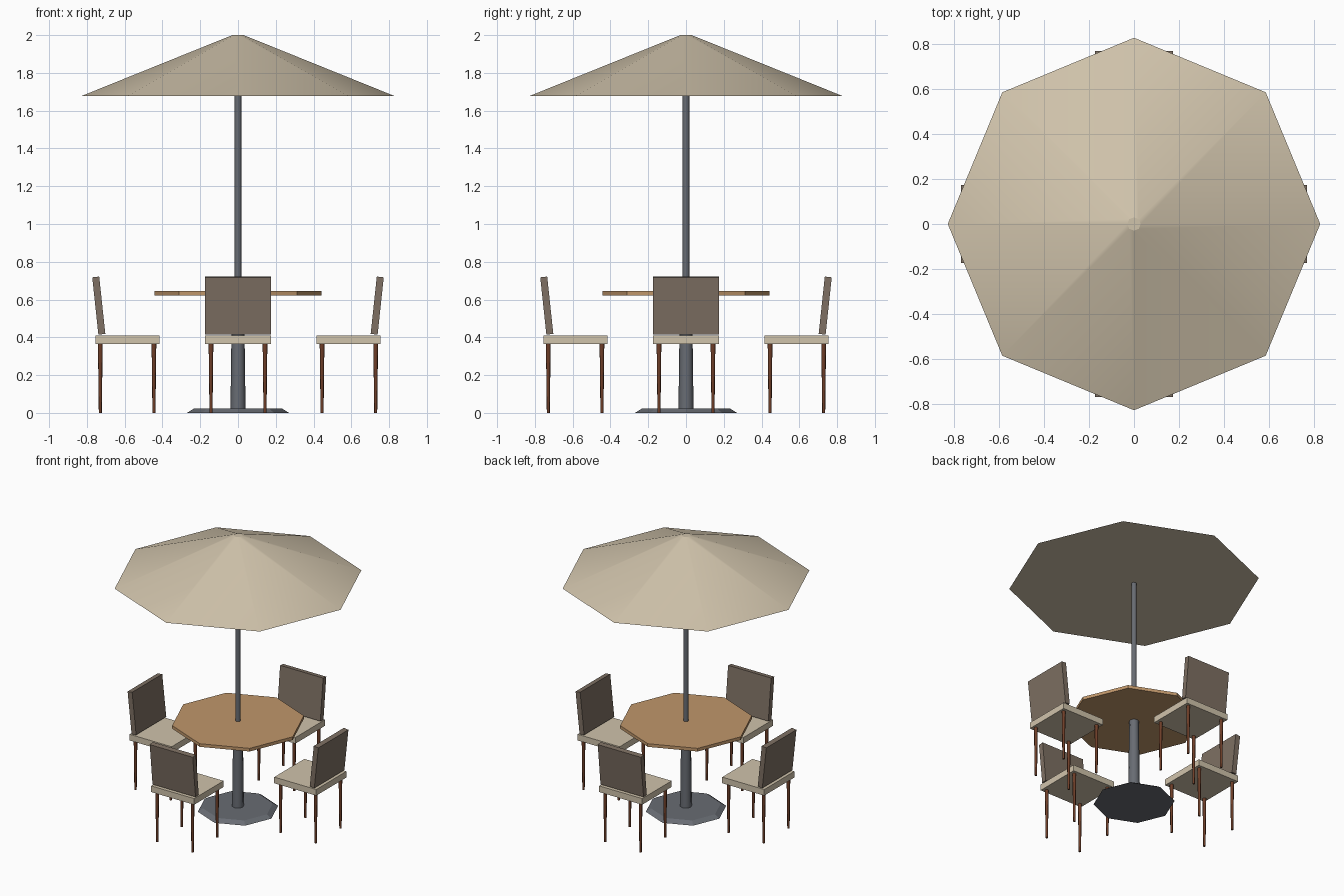
import bpy, math
from mathutils import Matrix, Vector

if "Cube" in bpy.data.objects:
    bpy.data.objects.remove(bpy.data.objects["Cube"])


def material(name, r, g, b):
    lin = lambda c: ((c / 255 + 0.055) / 1.055) ** 2.4 if c > 10 else c / 255 / 12.92
    m = bpy.data.materials.new(name)
    m.diffuse_color = (lin(r), lin(g), lin(b), 1)
    m.use_nodes = True
    m.node_tree.nodes["Principled BSDF"].inputs["Base Color"].default_value = m.diffuse_color
    return m


CREAM = material("cream fabric", 208, 195, 171)
WOOD = material("light wood", 192, 151, 107)
METAL = material("grey metal", 104, 108, 115)
BROWN = material("taupe back", 126, 112, 99)
DARK = material("dark wood", 110, 62, 40)


def frustum(name, r1, r2, z1, z2, mat, smooth=0, sides=8, x=0, y=0):
    """Upright tapered prism with corners on the axes."""
    bpy.ops.mesh.primitive_cone_add(vertices=sides, radius1=r1, radius2=r2,
                                    depth=z2 - z1, location=(x, y, (z1 + z2) / 2))
    ob = bpy.context.object
    ob.name = name
    ob.data.materials.append(mat)
    if smooth:
        bpy.ops.object.shade_smooth_by_angle(angle=math.radians(smooth))
    return ob


def box(name, size, centre, mat, tilt=0):
    bpy.ops.mesh.primitive_cube_add(size=1)
    ob = bpy.context.object
    ob.name = name
    ob.data.transform(Matrix.Translation(centre) @ Matrix.Rotation(tilt, 4, 'Y')
                      @ Matrix.Diagonal((*size, 1)))
    ob.data.materials.append(mat)
    return ob


# Stand, table and parasol
frustum("base_plate", 0.27, 0.235, 0, 0.022, METAL)
frustum("table_column", 0.04, 0.032, 0.022, 0.622, METAL, 50)
frustum("table_top", 0.443, 0.443, 0.622, 0.645, WOOD)
frustum("parasol_pole", 0.018, 0.018, 0.645, 1.68, METAL, 50)
frustum("parasol_canopy", 0.83, 0.03, 1.677, 2.0, CREAM, 18)

# Four chairs around the table, each built facing the centre from +x then turned
for i, side in enumerate(("right", "back", "left", "front")):
    parts = [box(f"{side}_chair_seat", (0.34, 0.348, 0.045), (0.585, 0, 0.3865), CREAM),
             box(f"{side}_chair_back", (0.037, 0.348, 0.305), (0.737, 0, 0.568), BROWN,
                 math.radians(6.1))]
    for j, (x, y) in enumerate(((0.445, -0.143), (0.445, 0.143), (0.729, -0.143), (0.729, 0.143))):
        parts.append(frustum(f"{side}_chair_leg_{j + 1}", 0.008, 0.0125, 0, 0.365,
                             DARK, 50, 8, x, y))
    turn = Matrix.Rotation(i * math.pi / 2, 4, 'Z')
    for p in parts:
        p.matrix_world = turn @ Matrix.Translation(Vector(p.location))
